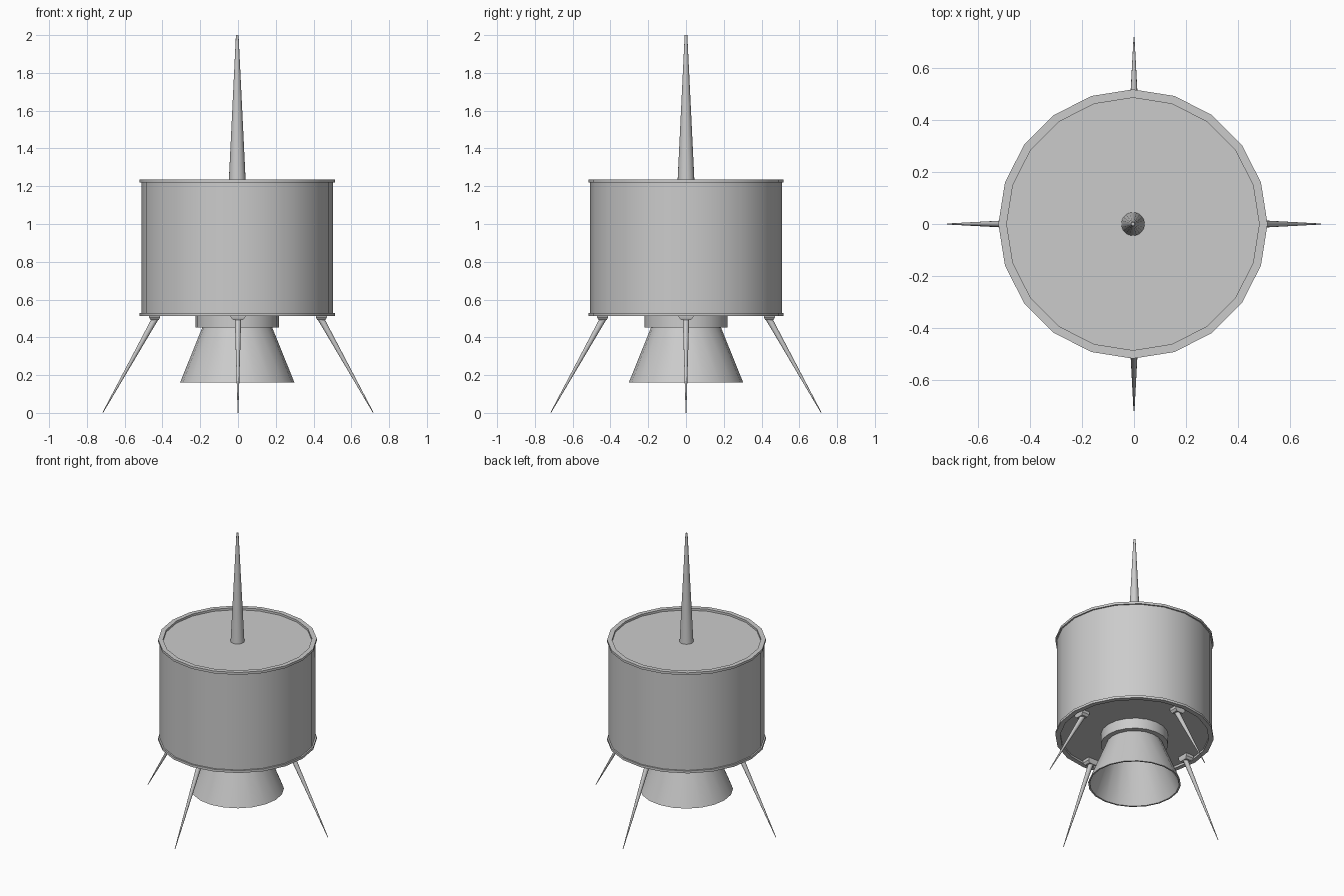
import bpy, bmesh, math
from mathutils import Vector, Matrix

if "Cube" in bpy.data.objects:
    bpy.data.objects.remove(bpy.data.objects["Cube"])

CX = -0.004   # axis of the round parts
SIDES = 20


def finish(name, bm):
    bmesh.ops.recalc_face_normals(bm, faces=bm.faces)
    me = bpy.data.meshes.new(name)
    bm.to_mesh(me)
    bm.free()
    ob = bpy.data.objects.new(name, me)
    bpy.context.collection.objects.link(ob)
    bpy.ops.object.select_all(action='DESELECT')
    ob.select_set(True)
    bpy.context.view_layer.objects.active = ob
    bpy.ops.object.shade_smooth_by_angle(angle=math.radians(30))
    return ob


def lathe(name, profile, closed=False, sides=SIDES):
    """Turn an (r, z) profile about the axis; open ends get caps."""
    bm = bmesh.new()
    rings = [[bm.verts.new((CX + r * math.cos(2 * math.pi * i / sides),
                            r * math.sin(2 * math.pi * i / sides), z))
              for i in range(sides)] for r, z in profile]
    pairs = list(zip(rings, rings[1:]))
    if closed:
        pairs.append((rings[-1], rings[0]))
    else:
        bm.faces.new(rings[0])
        bm.faces.new(rings[-1])
    for a, b in pairs:
        for i in range(sides):
            j = (i + 1) % sides
            bm.faces.new((a[i], a[j], b[j], b[i]))
    return finish(name, bm)


# Drum body with a rim at each end
lathe("body_drum", [(0.507, 0.528), (0.507, 1.221)])
for name, z0, z1 in (("bottom_rim", 0.513, 0.53), ("top_rim", 1.219, 1.236)):
    lathe(name, [(0.485, z0), (0.517, z0), (0.517, z1), (0.485, z1)], closed=True)

# Mast on top
lathe("antenna_mast", [(0.045, 1.22), (0.007, 2.0)])

# Engine collar and hollow nozzle
lathe("engine_collar", [(0.22, 0.529), (0.22, 0.453)])
lathe("engine_nozzle", [(0.184, 0.455), (0.303, 0.16), (0.292, 0.16), (0.175, 0.45)])

# Four splayed legs, each with a tapered mounting pad
for k, side in enumerate(("right", "back", "left", "front")):
    turn = Matrix.Rotation(k * math.pi / 2, 4, 'Z')

    bm = bmesh.new()
    bmesh.ops.create_cube(bm, size=1)
    for v in bm.verts:
        low = v.co.z < 0
        v.co = Vector((0.442 + v.co.x * (0.045 if low else 0.06),
                       v.co.y * (0.055 if low else 0.078),
                       0.493 if low else 0.529))
        if not low:
            v.co.z = 0.508
    top = [f for f in bm.faces if all(v.co.z > 0.5 for v in f.verts)]
    up = bmesh.ops.extrude_face_region(bm, geom=top)
    bmesh.ops.delete(bm, geom=top, context='FACES_ONLY')
    for v in up["geom"]:
        if isinstance(v, bmesh.types.BMVert):
            v.co.z = 0.529
    bmesh.ops.transform(bm, matrix=turn, verts=bm.verts)
    finish(side + "_leg_pad", bm)

    start, end = Vector((0.435, 0, 0.505)), Vector((0.716, 0, 0.001))
    axis = end - start
    bm = bmesh.new()
    bmesh.ops.create_cone(bm, cap_ends=True, segments=12, radius1=0.017,
                          radius2=0.002, depth=axis.length)
    place = (Matrix.Translation((start + end) / 2)
             @ Vector((0, 0, 1)).rotation_difference(axis).to_matrix().to_4x4())
    bmesh.ops.transform(bm, matrix=turn @ place, verts=bm.verts)
    finish(side + "_leg", bm)
